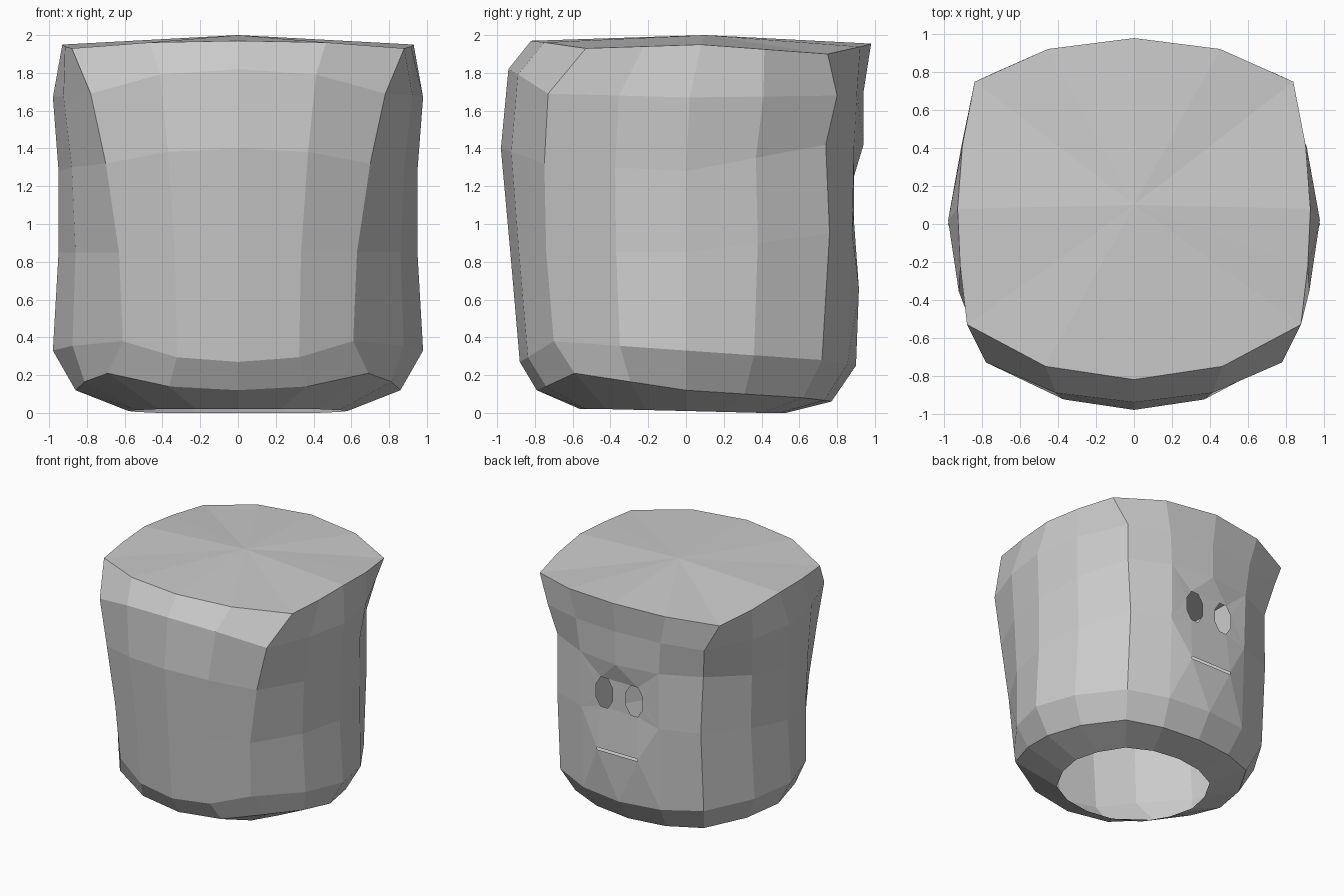
import bpy, bmesh
from math import cos, sin, pi
from mathutils import Vector

if "Cube" in bpy.data.objects:
    bpy.data.objects.remove(bpy.data.objects["Cube"])

# Each ring from top to bottom, as five key points of its right half:
# front centre, front corner, side, back corner, back centre
rings = [
    [(0, -.82, 1.97), (.88, -.53, 1.93), (.93, .08, 1.95), (.84, .75, 1.90), (0, .98, 1.955)],
    [(0, -.94, 1.82), (.78, -.73, 1.69), (.98, .02, 1.67), (.73, .80, 1.68), (0, .94, 1.70)],
    [(0, -.98, 1.40), (.70, -.75, 1.32), (.95, .00, 1.28), (.68, .74, 1.42), (0, .94, 1.42)],
    [(0, -.93, .85), (.63, -.74, .85), (.95, .00, .85), (.67, .76, .95), (0, .92, .95)],
    [(0, -.88, .27), (.61, -.70, .38), (.98, .00, .33), (.67, .72, .28), (0, .90, .25)],
    [(0, -.79, .12), (.69, -.59, .21), (.86, .00, .12), (.60, .62, .08), (0, .77, .06)],
    [(0, -.56, .02), (.42, -.42, .02), (.58, .00, .01), (.42, .40, .00), (0, .53, .00)],
]


def mix(a, b, tx, ty, tz):
    return Vector((a.x + (b.x - a.x) * tx, a.y + (b.y - a.y) * ty, a.z + (b.z - a.z) * tz))


def full_ring(keys):
    """Expand five key points to a closed, mirrored ring of 16 points."""
    f, fc, s, bc, b = [Vector(k) for k in keys]
    half = [f, mix(f, fc, .53, .24, .22), fc, mix(fc, s, .72, .5, .5), s,
            mix(s, bc, .28, .5, .5), bc, mix(bc, b, .46, .75, .7), b]
    return half + [Vector((-p.x, p.y, p.z)) for p in half[7:0:-1]]


bm = bmesh.new()
loops = [[bm.verts.new(p) for p in full_ring(r)] for r in rings]
n = len(loops[0])

# Shell walls, leaving a window for the face panel at the back
for i in range(len(loops) - 1):
    for j in range(n):
        if i in (2, 3) and j in (7, 8):
            continue
        k = (j + 1) % n
        bm.faces.new((loops[i][j], loops[i][k], loops[i + 1][k], loops[i + 1][j]))

# Slightly crowned top
crown = bm.verts.new((0, .1, 2.0))
for j in range(n):
    bm.faces.new((loops[0][j], crown, loops[0][(j + 1) % n]))


def edge_loop(verts):
    out = []
    for a, b in zip(verts, verts[1:] + verts[:1]):
        out.append(bm.edges.get((a, b)) or bm.edges.new((a, b)))
    return out


# Face panel with two eye openings and a mouth slit
edges = edge_loop([loops[2][7], loops[2][8], loops[2][9], loops[3][9],
                   loops[4][9], loops[4][8], loops[4][7], loops[3][7]])
for side in (-1, 1):
    edges += edge_loop([bm.verts.new((side * .14 + .085 * cos(a), .89, 1.13 + .135 * sin(a)))
                        for a in [(q + .5) * pi / 4 for q in range(8)]])
edges += edge_loop([bm.verts.new((x, .915, z)) for x, z in
                    [(-.19, .645), (.19, .645), (.19, .665), (-.19, .665)]])
bmesh.ops.triangle_fill(bm, edges=edges, use_beauty=True, normal=(0, 1, 0))

bmesh.ops.recalc_face_normals(bm, faces=bm.faces)
mesh = bpy.data.meshes.new("head_shell")
bm.to_mesh(mesh)
bm.free()
bpy.context.collection.objects.link(bpy.data.objects.new("head_shell", mesh))
